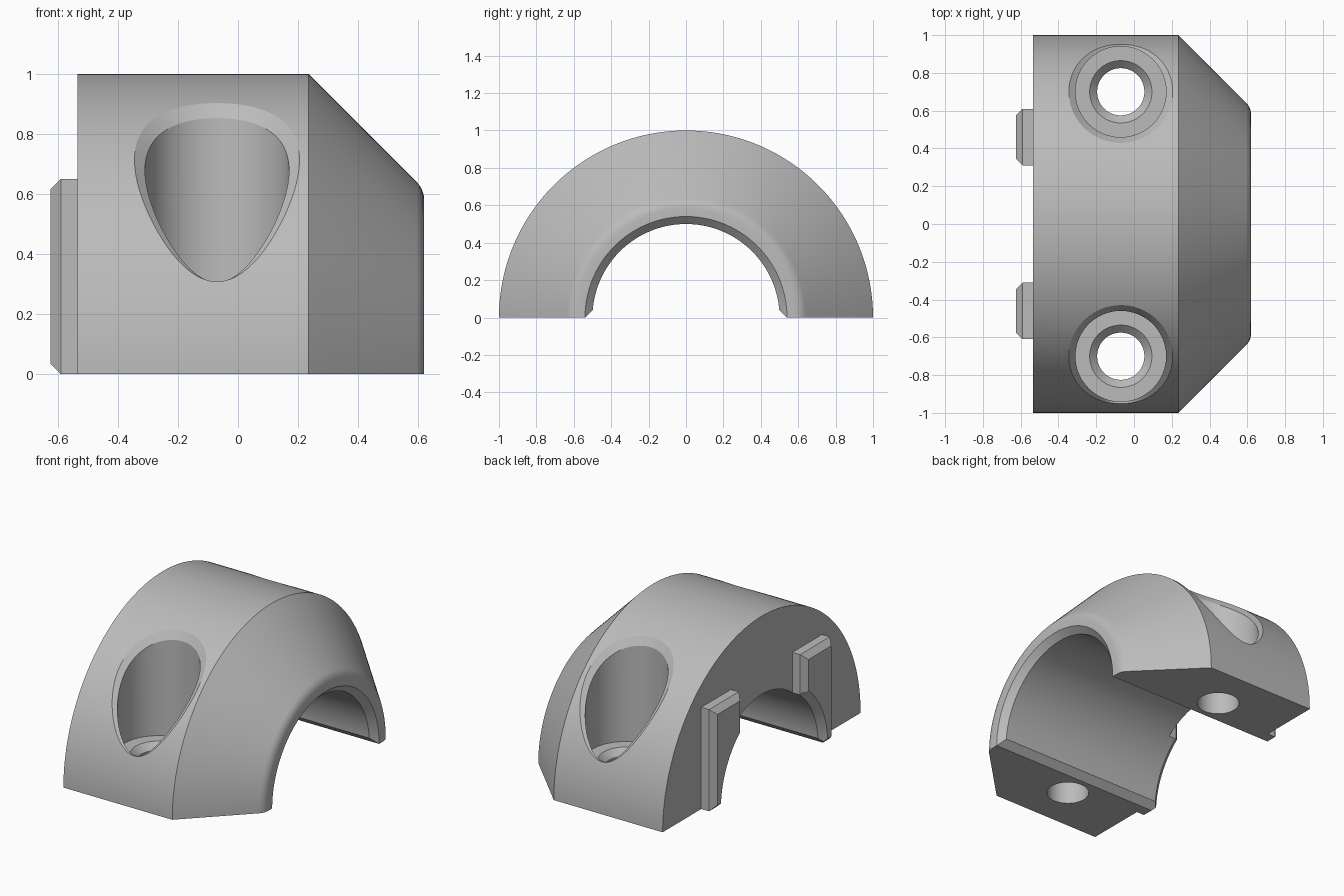
import bpy
import bmesh
from math import sin, cos, pi, sqrt, radians
from mathutils import Vector

if "Cube" in bpy.data.objects:
    bpy.data.objects.remove(bpy.data.objects["Cube"], do_unlink=True)

SEGS = 96
BACK, FRONT, TAB_END = -0.535, 0.62, -0.625
BORE, CHAMFER = 0.5, 0.04
BOLT_X, BOLT_Y = -0.07, 0.7
POCKET, LIP = 0.24, 0.035

grey = bpy.data.materials.new("light grey")
grey.use_nodes = True
colour = (0.5, 0.5, 0.5, 1)
grey.diffuse_color = colour
grey.node_tree.nodes["Principled BSDF"].inputs["Base Color"].default_value = colour


def loft(name, rings):
    """Skin a stack of matching closed rings and cap both ends."""
    bm = bmesh.new()
    rows = [[bm.verts.new(p) for p in ring] for ring in rings]
    count = len(rows[0])
    for low, high in zip(rows, rows[1:]):
        for i in range(count):
            j = (i + 1) % count
            bm.faces.new((low[i], low[j], high[j], high[i]))
    bm.faces.new(rows[0])
    bm.faces.new(rows[-1])
    bmesh.ops.recalc_face_normals(bm, faces=bm.faces)
    mesh = bpy.data.meshes.new(name)
    bm.to_mesh(mesh)
    bm.free()
    mesh.materials.append(grey)
    obj = bpy.data.objects.new(name, mesh)
    bpy.context.collection.objects.link(obj)
    return obj


def arc_x(x, r, sweep, count):
    """Ring of points around the x axis."""
    return [(x, r * cos(sweep * i / count), r * sin(sweep * i / count))
            for i in range(count + (sweep < 6))]


def circle_z(y, z, r):
    return [(BOLT_X + r * cos(2 * pi * i / SEGS), y + r * sin(2 * pi * i / SEGS), z)
            for i in range(SEGS)]


def cut(obj, cutters):
    bpy.context.view_layer.objects.active = obj
    for cutter in cutters:
        mod = obj.modifiers.new("cut", "BOOLEAN")
        mod.operation = "DIFFERENCE"
        mod.solver = "EXACT"
        mod.object = cutter
        bpy.ops.object.modifier_apply(modifier=mod.name)


def bolt_cutter(name, side):
    """Through hole, countersink, pocket and an even bevel on the curved rim."""
    yc = side * BOLT_Y
    low, out, top = [], [], []
    for i in range(SEGS):
        a = 2 * pi * i / SEGS
        radial = Vector((cos(a), sin(a), 0))
        p = Vector((BOLT_X, yc, 0)) + radial * POCKET
        p.z = sqrt(1 - p.y ** 2)
        normal = Vector((0, p.y, p.z))
        tangent = Vector((-sin(a), cos(a), -cos(a) * p.y / p.z))
        away = tangent.cross(normal).normalized()
        if away.dot(radial) < 0:
            away.negate()
        base = p - Vector((0, 0, LIP))
        rim = p + away * LIP
        rim += (rim - base) * 0.4
        low.append(base)
        out.append(rim)
        top.append((rim.x, rim.y, 1.4))
    floor = 0.23
    return loft(name, [
        circle_z(yc, -0.1, 0.125),
        circle_z(yc, floor - CHAMFER, 0.125),
        circle_z(yc, floor, 0.125 + CHAMFER),
        circle_z(yc, floor, POCKET),
        low, out, top])


# Half-round body: cylinder, 45 degree cone, rounded nose
profile = [(BACK, 1), (0.235, 1)]
profile += [(0.535 + 0.085 * cos(a), 0.58 + 0.085 * sin(a))
            for a in (radians(45 - 9 * k) for k in range(6))]
body = loft("clamp_body", [arc_x(x, r, pi, SEGS) for x, r in profile])

# Locating tabs on the flat end, with bevelled outer edges
tabs = []
for side, label in ((-1, "front"), (1, "back")):
    rings = []
    for x, inset in ((BACK, 0), (TAB_END + LIP, 0), (TAB_END, LIP)):
        y0, y1 = side * (0.31 + inset), side * (0.61 - inset)
        z0, z1 = inset, 0.65 - inset
        rings.append([(x, y0, z0), (x, y1, z0), (x, y1, z1), (x, y0, z1)])
    tabs.append(loft(label + "_tab", rings))

# Bore with flared mouths
flare = 0.1
bore = loft("bore_cutter", [arc_x(x, r, 2 * pi, SEGS * 2) for x, r in (
    (TAB_END - flare, BORE + CHAMFER + flare), (TAB_END + CHAMFER, BORE),
    (FRONT - CHAMFER, BORE), (FRONT + flare, BORE + CHAMFER + flare))])

# Bevel along the lower inside edges
wide = BORE + CHAMFER + flare
narrow = BORE - 0.02
edge = loft("edge_cutter", [
    [(x, -wide, -flare), (x, wide, -flare),
     (x, narrow, CHAMFER + 0.02), (x, -narrow, CHAMFER + 0.02)] for x in (-1, 1)])

bolts = [bolt_cutter("front_bolt_cutter", -1), bolt_cutter("back_bolt_cutter", 1)]

cut(body, [bore, edge] + bolts)
for tab in tabs:
    cut(tab, [bore, edge])
for cutter in [bore, edge] + bolts:
    bpy.data.objects.remove(cutter, do_unlink=True)

# Smooth curves, keep machined edges crisp
for obj in [body] + tabs:
    bpy.ops.object.select_all(action="DESELECT")
    obj.select_set(True)
    bpy.context.view_layer.objects.active = obj
    bpy.ops.object.shade_smooth_by_angle(angle=radians(25))
